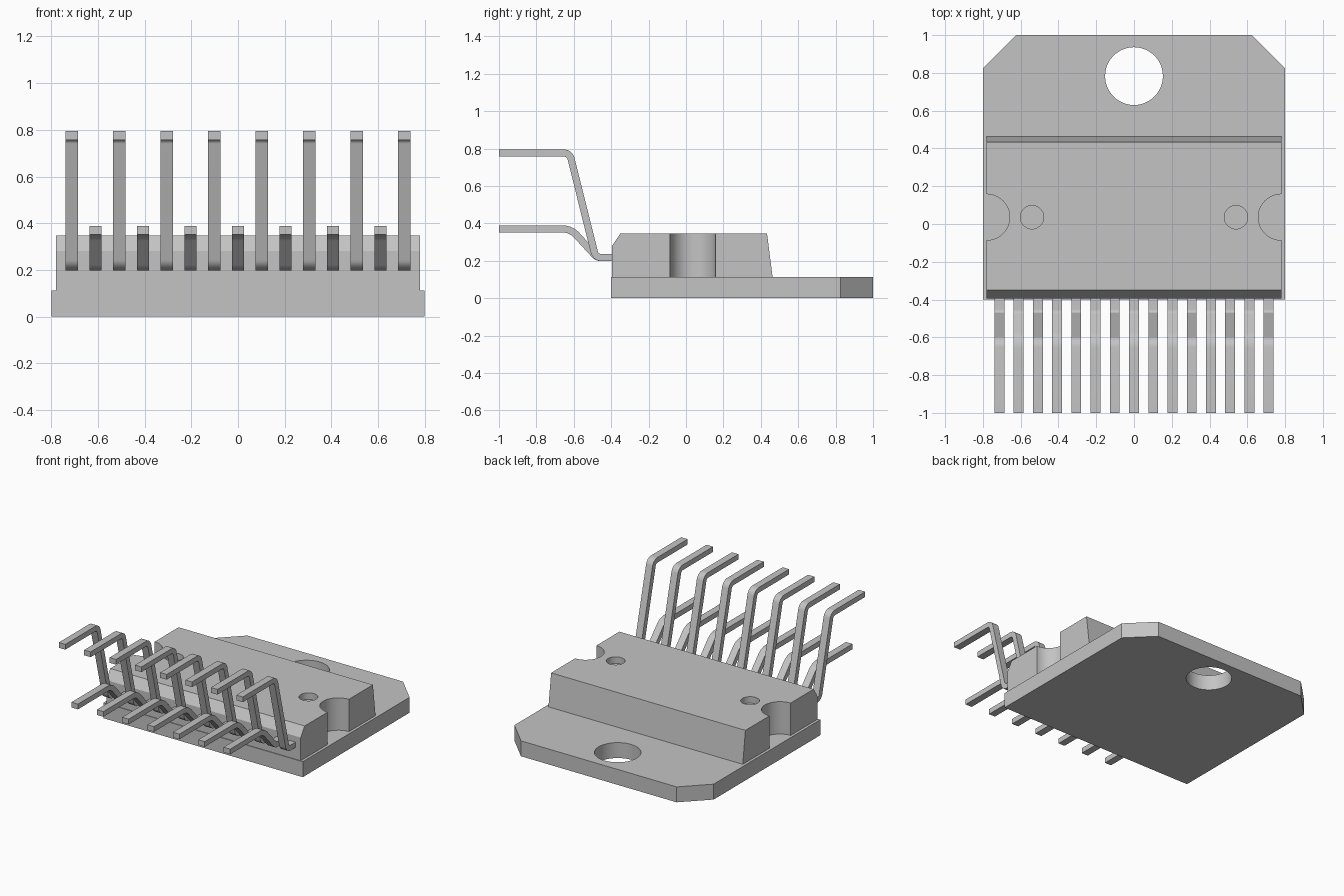
import bpy, bmesh, math
from mathutils import Vector

cube = bpy.data.objects.get("Cube")
if cube:
    bpy.data.objects.remove(cube, do_unlink=True)

grey = bpy.data.materials.new("light_grey")
grey.use_nodes = True
colour = (0.55, 0.55, 0.55, 1)
grey.diffuse_color = colour
grey.node_tree.nodes["Principled BSDF"].inputs["Base Color"].default_value = colour


def extrude(name, outline, axis, start, end):
    """Extrude a 2D outline: (x, y) along z, or (y, z) along x."""
    bm = bmesh.new()
    place = (lambda a, b: (a, b, start)) if axis == "z" else (lambda a, b: (start, a, b))
    face = bm.faces.new([bm.verts.new(place(a, b)) for a, b in outline])
    new = bmesh.ops.extrude_face_region(bm, geom=[face])["geom"]
    shift = Vector((0, 0, end - start) if axis == "z" else (end - start, 0, 0))
    bmesh.ops.translate(bm, vec=shift, verts=[g for g in new if isinstance(g, bmesh.types.BMVert)])
    bmesh.ops.recalc_face_normals(bm, faces=bm.faces)
    mesh = bpy.data.meshes.new(name)
    bm.to_mesh(mesh)
    bm.free()
    mesh.materials.append(grey)
    obj = bpy.data.objects.new(name, mesh)
    bpy.context.collection.objects.link(obj)
    return obj


def activate(obj):
    bpy.ops.object.select_all(action="DESELECT")
    obj.select_set(True)
    bpy.context.view_layer.objects.active = obj


def drill(obj, x, y, radius, bottom, top):
    """Cut an upright round hole."""
    turn = [2 * math.pi * i / 48 for i in range(48)]
    ring = [(x + radius * math.cos(t), y + radius * math.sin(t)) for t in turn]
    cutter = extrude("hole_cutter", ring, "z", bottom, top)
    cutter.hide_render = True
    mod = obj.modifiers.new("hole", "BOOLEAN")
    mod.operation, mod.solver, mod.object = "DIFFERENCE", "EXACT", cutter
    activate(obj)
    bpy.ops.object.modifier_apply(modifier=mod.name)
    bpy.data.objects.remove(cutter, do_unlink=True)


def smooth(obj):
    activate(obj)
    bpy.ops.object.shade_smooth_by_angle(angle=math.radians(25))


def fillet(a, corner, b, radius, steps=8):
    """Points of the arc that rounds a corner."""
    a, c, b = Vector(a), Vector(corner), Vector(b)
    u, v = (a - c).normalized(), (b - c).normalized()
    half = u.angle(v) / 2
    centre = c + (u + v).normalized() * radius / math.sin(half)
    start = c + u * radius / math.tan(half) - centre
    end = c + v * radius / math.tan(half) - centre
    sweep = start.angle(end)
    return [centre + (start * math.sin(sweep * (1 - i / steps)) + end * math.sin(sweep * i / steps))
            / math.sin(sweep) for i in range(steps + 1)]


def lead_outline(path, radii, thickness):
    """Thicken a rounded centre line into a closed outline."""
    line = [Vector(path[0])]
    for i, r in enumerate(radii):
        line += fillet(path[i], path[i + 1], path[i + 2], r)
    line.append(Vector(path[-1]))
    sides = ([], [])
    for i, p in enumerate(line):
        d1 = (p - line[max(i - 1, 0)]).normalized()
        d2 = (line[min(i + 1, len(line) - 1)] - p).normalized()
        d = (d1 + d2).normalized()
        n = Vector((-d.y, d.x)) * thickness / 2
        sides[0].append(p + n)
        sides[1].append(p - n)
    return sides[0] + sides[1][::-1]


# Mounting tab with clipped corners and screw hole
tab = extrude("mounting_plate", [(-0.8, -0.4), (0.8, -0.4), (0.8, 0.825), (0.625, 1),
                                 (-0.625, 1), (-0.8, 0.825)], "z", 0, 0.112)
drill(tab, 0, 0.783, 0.153, -0.1, 0.3)
smooth(tab)

# Moulded body with side notches and shallow dimples
body = extrude("moulded_body", [(-0.395, 0.112), (-0.395, 0.28), (-0.35, 0.347),
                                (0.433, 0.347), (0.463, 0.112)], "x", -0.78, 0.78)
for side in (-1, 1):
    drill(body, side * 0.78, 0.036, 0.122, 0, 0.5)
    drill(body, side * 0.54, 0.036, 0.062, 0.3, 0.5)
smooth(body)

# Alternating long and short bent leads
long_lead = lead_outline([(-0.39, 0.217), (-0.483, 0.217), (-0.622, 0.776), (-1, 0.776)],
                         (0.04, 0.04), 0.038)
short_lead = lead_outline([(-0.39, 0.217), (-0.475, 0.217), (-0.615, 0.37), (-1, 0.37)],
                          (0.05, 0.1), 0.038)
for i in range(15):
    x = (i - 7) * 0.1018
    kind, outline = ("short", short_lead) if i % 2 else ("long", long_lead)
    smooth(extrude(f"{kind}_lead_{i + 1}", outline, "x", x - 0.026, x + 0.026))
